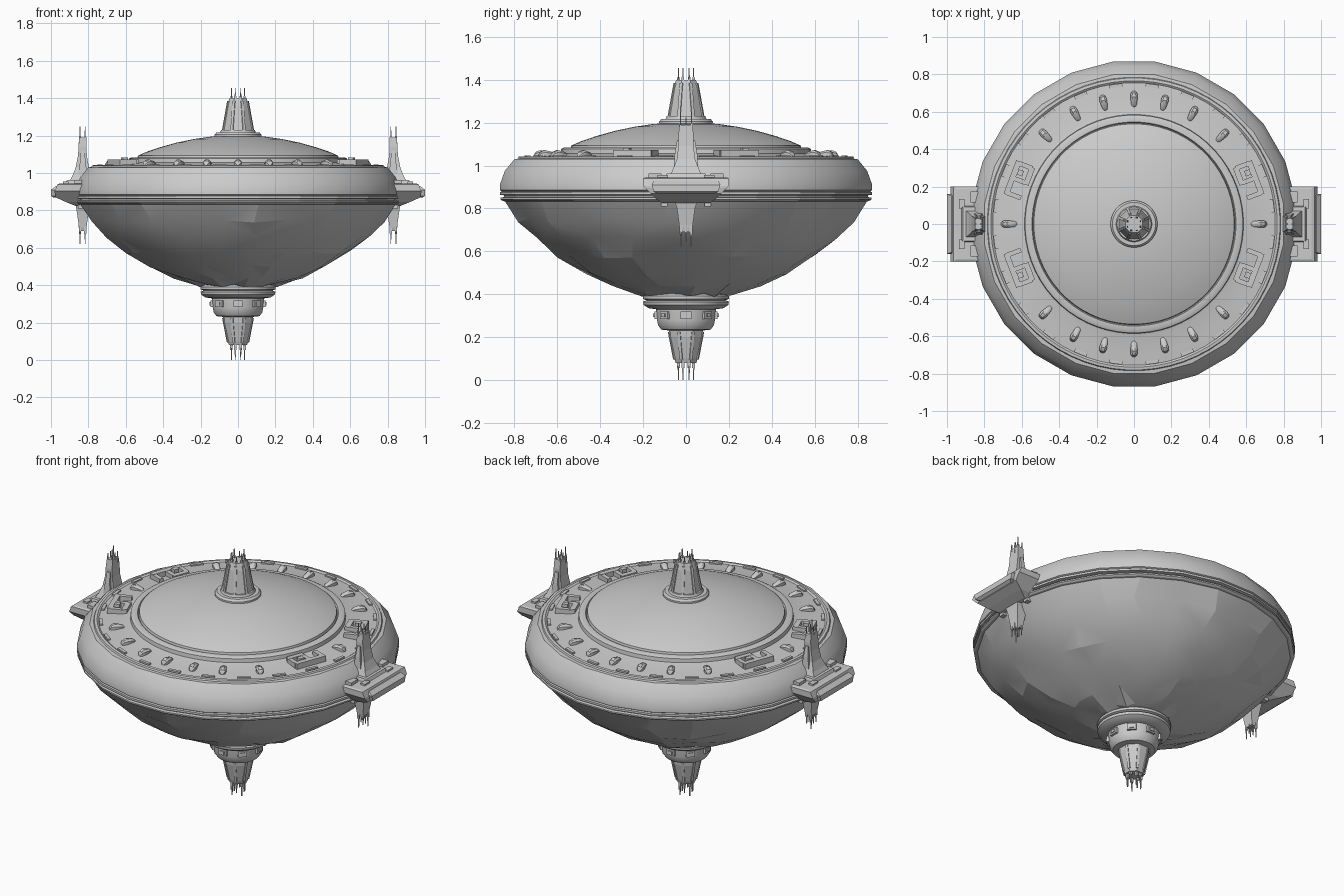
import bpy, bmesh, math, random
from mathutils import Matrix, Vector

random.seed(4)
TAU = math.tau


def finish(name, bm, smooth=None):
    bmesh.ops.recalc_face_normals(bm, faces=bm.faces)
    me = bpy.data.meshes.new(name)
    bm.to_mesh(me)
    bm.free()
    ob = bpy.data.objects.new(name, me)
    bpy.context.collection.objects.link(ob)
    if smooth:
        bpy.ops.object.select_all(action='DESELECT')
        ob.select_set(True)
        bpy.context.view_layer.objects.active = ob
        bpy.ops.object.shade_smooth_by_angle(angle=math.radians(smooth))
    return ob


def loft(bm, loops, caps=True):
    rings = [[bm.verts.new(p) for p in lp] for lp in loops]
    n = len(rings[0])
    for a, b in zip(rings, rings[1:]):
        for i in range(n):
            bm.faces.new((a[i], a[(i + 1) % n], b[(i + 1) % n], b[i]))
    if caps:
        bm.faces.new(rings[0][::-1])
        bm.faces.new(rings[-1])


def lathe(name, profile, n, smooth=None, jitter=0.0, caps=True):
    """Revolve (radius, z) points; flat sides face the axes."""
    bm = bmesh.new()
    k = 1 / math.cos(math.pi / n)
    loops = []
    for j, (r, z) in enumerate(profile):
        loop = []
        amt = jitter if 0 < j < len(profile) - 1 else 0
        for i in range(n):
            a = TAU * (i + 0.5 + random.uniform(-18, 18) * amt) / n
            rr = r * k + random.uniform(-amt, amt) * 0.6
            loop.append((rr * math.cos(a), rr * math.sin(a), z + random.uniform(-amt, amt)))
        loops.append(loop)
    loft(bm, loops, caps)
    if jitter:
        bmesh.ops.triangulate(bm, faces=bm.faces)
    return finish(name, bm, smooth)


def rects(bm, levels, sx=1):
    """Stack of rectangles: (z, x0, x1, half y)."""
    loft(bm, [[(sx * x0, -y, z), (sx * x1, -y, z), (sx * x1, y, z), (sx * x0, y, z)]
              for z, x0, x1, y in levels])


def box(bm, centre, size, angle=0.0):
    m = Matrix.Rotation(angle, 4, 'Z') @ Matrix.Translation(centre) @ Matrix.Diagonal((*size, 1))
    bmesh.ops.create_cube(bm, size=1, matrix=m)


def spike(bm, x, y, z0, z1, r):
    mid = z0 + (z1 - z0) * 0.5
    loft(bm, [[(x + s * cx, y + s * cy, z) for cx, cy in ((-1, -1), (1, -1), (1, 1), (-1, 1))]
              for z, s in ((z0, r), (mid, r * 0.8), (mid, r * 0.45), (z1, r * 0.25))])


# Faceted lower bowl
lathe("lower_bowl", [(0.14, 0.39), (0.21, 0.40), (0.34, 0.445), (0.47, 0.50), (0.60, 0.575),
                     (0.70, 0.66), (0.78, 0.745), (0.845, 0.835)], 24, 12, 0.010)
# Grooved belt and upper hull
lathe("hull_belt", [(0.83, 0.83), (0.855, 0.835), (0.865, 0.842), (0.865, 0.850), (0.848, 0.853),
                    (0.848, 0.861), (0.868, 0.864), (0.868, 0.876), (0.85, 0.882)], 24)
lathe("upper_hull", [(0.85, 0.875), (0.868, 0.885), (0.868, 0.91), (0.845, 0.975), (0.80, 1.03),
                     (0.76, 1.035)], 24, 20)
# Deck with raised rim and inner ring
lathe("deck", [(0.76, 1.00), (0.785, 1.03), (0.78, 1.041), (0.765, 1.043), (0.755, 1.036),
               (0.70, 1.042), (0.60, 1.052), (0.585, 1.056), (0.582, 1.078), (0.57, 1.084),
               (0.545, 1.084), (0.54, 1.075), (0.50, 1.075)], 64, 30)
# Shallow dome
lathe("dome", [(0.54, 1.07), (0.535, 1.093), (0.49, 1.113), (0.42, 1.137), (0.33, 1.162),
               (0.24, 1.181), (0.15, 1.194), (0.08, 1.198)], 64, 30)

# Top spire: collar, tapered tower, ribs, antennae
lathe("spire_collar", [(0.125, 1.18), (0.125, 1.205), (0.115, 1.217), (0.095, 1.217),
                       (0.09, 1.23), (0.07, 1.23)], 32, 30)
lathe("spire_tower", [(0.082, 1.215), (0.076, 1.25), (0.058, 1.36), (0.046, 1.40), (0.03, 1.40)], 8)

# Bottom spire: stepped collar and tapered tower
lathe("lower_collar", [(0.17, 0.42), (0.20, 0.392), (0.20, 0.378), (0.185, 0.372), (0.20, 0.365),
                       (0.197, 0.35), (0.175, 0.335), (0.14, 0.33), (0.135, 0.28), (0.13, 0.255),
                       (0.115, 0.235), (0.07, 0.23)], 32, 30)
lathe("lower_tower", [(0.08, 0.24), (0.077, 0.20), (0.055, 0.10), (0.048, 0.08), (0.03, 0.08)], 8)

bm = bmesh.new()
for i in range(8):
    a = TAU * (i + 0.5) / 8
    for za, ra, zb, rb in ((1.22, 0.086, 1.385, 0.054), (0.225, 0.083, 0.095, 0.056)):
        pts = []
        for z, r in ((za, ra), (zb, rb)):
            pts.append([Matrix.Rotation(a, 3, 'Z') @ Vector((r + dx, dy, z)) for dx, dy in
                        ((-0.02, -0.007), (0.006, -0.007), (0.006, 0.007), (-0.02, 0.007))])
        loft(bm, pts)
finish("spire_ribs", bm)

bm = bmesh.new()
for i in range(8):
    a = TAU * (i + 0.5) / 8
    x, y = 0.038 * math.cos(a), 0.038 * math.sin(a)
    d = 0.0 if i % 2 else 0.02
    spike(bm, x, y, 1.37, 1.455 - d, 0.007)
    spike(bm, x, y, 0.11, 0.0 + d, 0.008)
finish("antennae", bm)

# Small housings around the lower collar
bm = bmesh.new()
for i in range(8):
    box(bm, (0.13, 0, 0.302), (0.035, 0.05, 0.035), TAU * i / 8)
    box(bm, (0.147, 0, 0.302), (0.012, 0.025, 0.018), TAU * i / 8)
finish("collar_housings", bm)

# Radial pods on the deck
bm = bmesh.new()
for deg in [0, 180] + [s + d for s in (0, 180) for d in (45, 62, 76, 90, 104, 118, 135)]:
    m = Matrix.Rotation(math.radians(deg), 3, 'Z')
    loops = []
    for r, w, h in ((0.625, 0.008, 0.008), (0.64, 0.015, 0.022), (0.68, 0.020, 0.032),
                    (0.70, 0.017, 0.024), (0.71, 0.008, 0.008)):
        loops.append([m @ Vector((r, y, 1.04 + z)) for y, z in
                      ((-w, 0), (-w, h * 0.7), (-w * 0.5, h), (w * 0.5, h), (w, h * 0.7), (w, 0))])
    loft(bm, loops)
finish("deck_pods", bm, 35)

# Bracket-shaped deck structures
bm = bmesh.new()
for sx in (-1, 1):
    for sy in (-1, 1):
        a = math.atan2(sy * 0.38, sx)
        box(bm, (0.695, 0, 1.056), (0.03, 0.19, 0.035), a)
        for y in (-0.085, 0.0, 0.085):
            box(bm, (0.655, y, 1.056), (0.08, 0.025, 0.032), a)
        box(bm, (0.615, sx * sy * 0.04, 1.058), (0.03, 0.10, 0.03), a)
        box(bm, (0.665, sx * sy * 0.04, 1.06), (0.03, 0.03, 0.045), a)
finish("deck_brackets", bm)

# Thin plates around the rim
bm = bmesh.new()
for i in range(24):
    box(bm, (0.745, 0, 1.04), (0.018, 0.07, 0.012), TAU * (i + 0.5) / 24)
finish("rim_plates", bm)

# Side stations with upper and lower towers
for sx, side in ((-1, "left"), (1, "right")):
    bm = bmesh.new()
    rects(bm, [(0.825, 0.78, 0.87, 0.11), (0.845, 0.77, 0.92, 0.14), (0.87, 0.76, 0.975, 0.165),
               (0.895, 0.76, 0.98, 0.19), (0.905, 0.76, 0.98, 0.20), (0.94, 0.76, 0.965, 0.20),
               (0.945, 0.76, 0.95, 0.19)], sx)
    rects(bm, [(0.868, 0.90, 0.985, 0.13), (0.878, 0.90, 1.0, 0.15), (0.91, 0.90, 1.0, 0.16),
               (0.93, 0.90, 0.975, 0.15)], sx)
    # Roof blocks
    rects(bm, [(0.93, 0.78, 0.93, 0.10), (0.962, 0.78, 0.915, 0.09)], sx)
    for y in (-0.145, 0.145):
        box(bm, (sx * 0.83, y, 0.945), (0.09, 0.06, 0.035))
        box(bm, (sx * 0.92, y * 0.75, 0.945), (0.03, 0.05, 0.02))
        box(bm, (sx * 0.83, y * 0.7, 0.83), (0.05, 0.03, 0.04))
    finish(side + "_station", bm)

    bm = bmesh.new()
    rects(bm, [(0.95, 0.775, 0.905, 0.075), (0.985, 0.785, 0.885, 0.06), (1.03, 0.797, 0.868, 0.042),
               (1.09, 0.808, 0.856, 0.036), (1.14, 0.81, 0.852, 0.036), (1.19, 0.813, 0.849, 0.03)], sx)
    rects(bm, [(0.95, 0.80, 0.86, 0.06), (1.06, 0.815, 0.845, 0.052), (1.12, 0.82, 0.84, 0.042)], sx)
    rects(bm, [(0.84, 0.79, 0.87, 0.055), (0.80, 0.797, 0.863, 0.042), (0.71, 0.81, 0.85, 0.03),
               (0.69, 0.815, 0.845, 0.024)], sx)
    for dx in (-0.014, 0.014):
        for y in (-0.026, 0.0, 0.026):
            top = 1.25 if y * dx > 0 else 1.225
            spike(bm, sx * (0.831 + dx), y, 1.14, top, 0.007)
            spike(bm, sx * (0.831 + dx), y * 0.9, 0.73, 1.87 - top, 0.007)
    finish(side + "_towers", bm)
